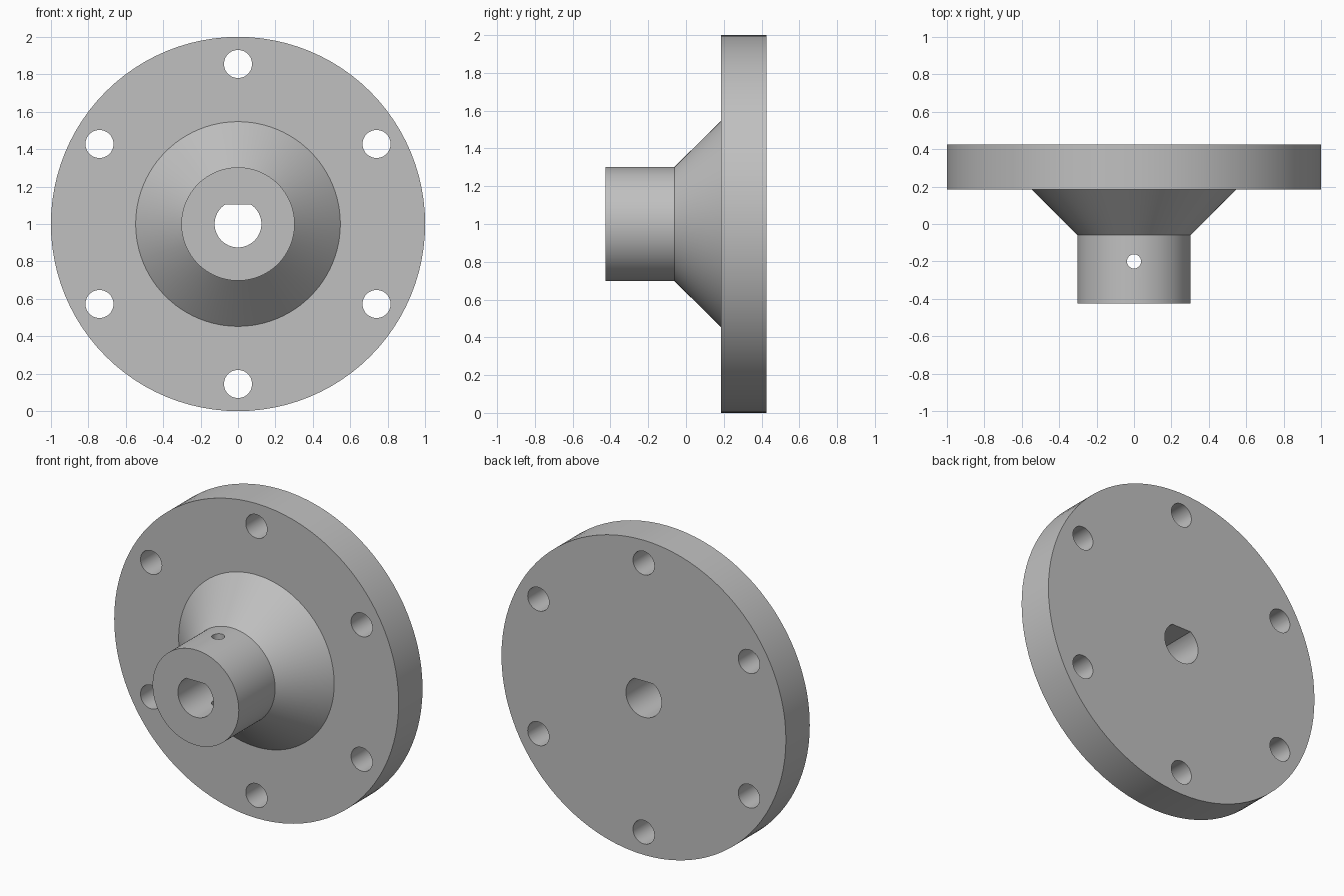
import bpy
import bmesh
from math import asin, cos, pi, radians, sin
from mathutils import Matrix, Vector

if "Cube" in bpy.data.objects:
    bpy.data.objects.remove(bpy.data.objects["Cube"], do_unlink=True)

CENTRE = Vector((0, 0, 1))
FRONT, BACK = -0.425, 0.425

grey = bpy.data.materials.new("machined grey")
grey.use_nodes = True
colour = (0.53, 0.53, 0.53, 1)
grey.diffuse_color = colour
grey.node_tree.nodes["Principled BSDF"].inputs["Base Color"].default_value = colour


def make_object(name, bm):
    bmesh.ops.recalc_face_normals(bm, faces=bm.faces[:])
    mesh = bpy.data.meshes.new(name)
    bm.to_mesh(mesh)
    bm.free()
    mesh.materials.append(grey)
    obj = bpy.data.objects.new(name, mesh)
    bpy.context.collection.objects.link(obj)
    return obj


def prism(name, outline, y0, y1):
    """Extrude an (x, z) outline along y."""
    bm = bmesh.new()
    face = bm.faces.new([bm.verts.new((x, y0, z)) for x, z in outline])
    new = bmesh.ops.extrude_face_region(bm, geom=[face])["geom"]
    verts = [v for v in new if isinstance(v, bmesh.types.BMVert)]
    bmesh.ops.translate(bm, vec=(0, y1 - y0, 0), verts=verts)
    return make_object(name, bm)


def arc(radius, start, end, steps, cx=0, cz=0):
    angles = [start + (end - start) * i / steps for i in range(steps + 1)]
    return [(cx + radius * cos(a), cz + radius * sin(a)) for a in angles]


# Flange, cone and hub turned from one stepped profile of (radius, y)
profile = [(0, FRONT), (0.303, FRONT), (0.303, -0.06), (0.547, 0.185),
           (1, 0.185), (1, BACK), (0, BACK)]
bm = bmesh.new()
points = [bm.verts.new(CENTRE + Vector((r, y, 0))) for r, y in profile]
edges = [bm.edges.new(pair) for pair in zip(points, points[1:])]
bmesh.ops.spin(bm, geom=points + edges, cent=CENTRE, axis=(0, 1, 0),
               angle=2 * pi, steps=96, use_merge=True)
bmesh.ops.remove_doubles(bm, verts=bm.verts[:], dist=1e-5)
bmesh.ops.dissolve_limit(bm, angle_limit=radians(0.5),
                         verts=bm.verts[:], edges=bm.edges[:])
body = make_object("flanged_hub", bm)

# D-shaped shaft bore, flat side up
flat = asin(0.105 / 0.125)
cutters = [prism("bore_cutter", arc(0.125, pi - flat, 2 * pi + flat, 48, cz=1),
                 FRONT - 0.1, BACK + 0.1)]

# Six bolt holes on one circle
for i in range(6):
    a = pi / 2 + i * pi / 3
    ring = arc(0.075, 0, 2 * pi, 40, 0.855 * cos(a), 1 + 0.855 * sin(a))
    cutters.append(prism("bolt_hole_cutter", ring[:-1], 0.1, BACK + 0.1))

# Set-screw hole straight through the hub
bm = bmesh.new()
bmesh.ops.create_cone(bm, cap_ends=True, segments=32, radius1=0.038,
                      radius2=0.038, depth=1,
                      matrix=Matrix.Translation((0, -0.2, 1)))
cutters.append(make_object("screw_hole_cutter", bm))

# Cut every hole, then discard the cutters
bpy.context.view_layer.objects.active = body
for cutter in cutters:
    cutter.hide_render = True
    cut = body.modifiers.new("hole", "BOOLEAN")
    cut.operation = "DIFFERENCE"
    cut.solver = "EXACT"
    cut.object = cutter
    bpy.ops.object.modifier_apply(modifier=cut.name)
    bpy.data.objects.remove(cutter, do_unlink=True)

# Smooth the turned surfaces and keep the machined edges crisp
bpy.ops.object.select_all(action="DESELECT")
body.select_set(True)
bpy.ops.object.shade_smooth_by_angle(angle=radians(30))
